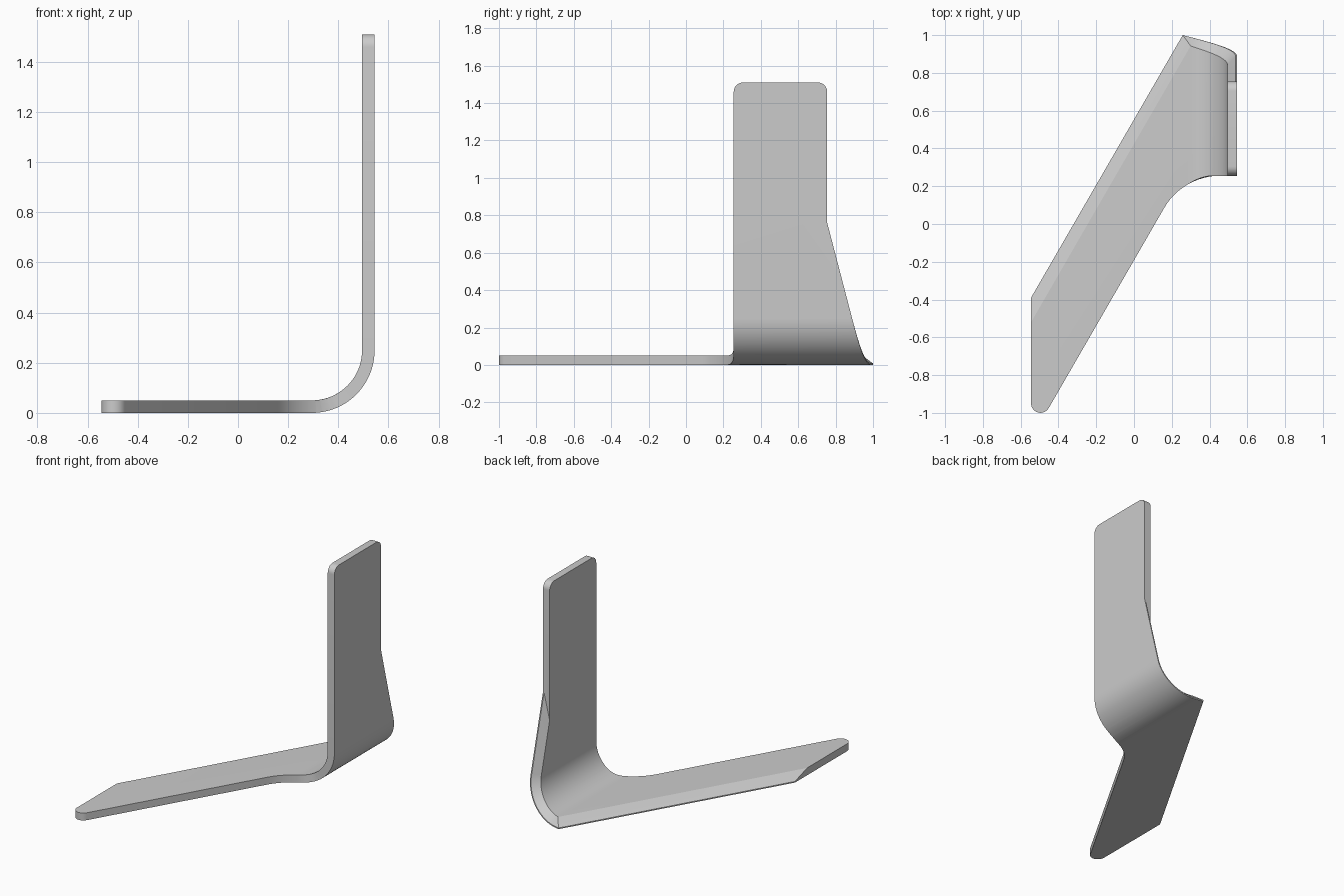
import bpy, bmesh
from math import radians, cos, sin, tan, pi

if "Cube" in bpy.data.objects:
    bpy.data.objects.remove(bpy.data.objects["Cube"])

T = 0.05            # plate thickness
LAND = 0.008        # thin flat left on the sharpened edges
BX, R = 0.295, 0.25  # bend start and outer bend radius
BEND = R * pi / 2   # length of the bend in the flat plate
TOP = BX + BEND + 1.51 - R   # flat length to the top of the upright


def arc(cx, cy, r, a0, a1, n):
    return [(cx + r * cos(radians(a0 + (a1 - a0) * i / n)),
             cy + r * sin(radians(a0 + (a1 - a0) * i / n))) for i in range(n + 1)]


def bend(co):
    # roll the flat plate up around the bend axis
    s, y, z = co
    if s <= BX:
        return (s, y, z)
    if s >= BX + BEND:
        return (BX + R - z, y, R + s - BX - BEND)
    a = (s - BX) / R
    return (BX + (R - z) * sin(a), y, R - (R - z) * cos(a))


# flat outline, anticlockwise, shared by both sides of the plate
fr = 0.34
shared = (arc(-0.495, -0.95, 0.05, 180, 330, 10)
          + arc(0.258 + fr * tan(pi / 6), 0.255 - fr, fr, 150, 90, 12)
          + arc(TOP - 0.05, 0.305, 0.05, -90, 0, 8)
          + arc(TOP - 0.05, 0.705, 0.05, 0, 90, 8))
outer = shared + [(BX + BEND + 0.76 - R, 0.755), (0.258, 1.0), (-0.545, -0.39)]
inner = shared + [(1.02, 0.755), (0.30, 0.943), (-0.545, -0.52)]

# stack the outlines into a plate with two sharpened edges
bm = bmesh.new()
loops = [[bm.verts.new((x, y, z)) for x, y in pts]
         for pts, z in ((outer, 0), (outer, LAND), (inner, T))]
n = len(outer)
for lo, hi in zip(loops, loops[1:]):
    for i in range(n):
        j = (i + 1) % n
        bm.faces.new((lo[i], lo[j], hi[j], hi[i]))
bm.faces.new(loops[0][::-1])
bm.faces.new(loops[2])

# slice across the bend, then roll it up
SEG = 20
for i in range(SEG + 1):
    bmesh.ops.bisect_plane(bm, geom=bm.verts[:] + bm.edges[:] + bm.faces[:], dist=1e-5,
                           plane_co=(BX + BEND * i / SEG, 0, 0), plane_no=(1, 0, 0))
for v in bm.verts:
    v.co = bend(v.co)
bmesh.ops.recalc_face_normals(bm, faces=bm.faces[:])

mesh = bpy.data.meshes.new("bent_blade")
bm.to_mesh(mesh)
bm.free()
blade = bpy.data.objects.new("bent_blade", mesh)
bpy.context.collection.objects.link(blade)
bpy.context.view_layer.objects.active = blade
blade.select_set(True)
bpy.ops.object.shade_smooth_by_angle(angle=radians(20))
